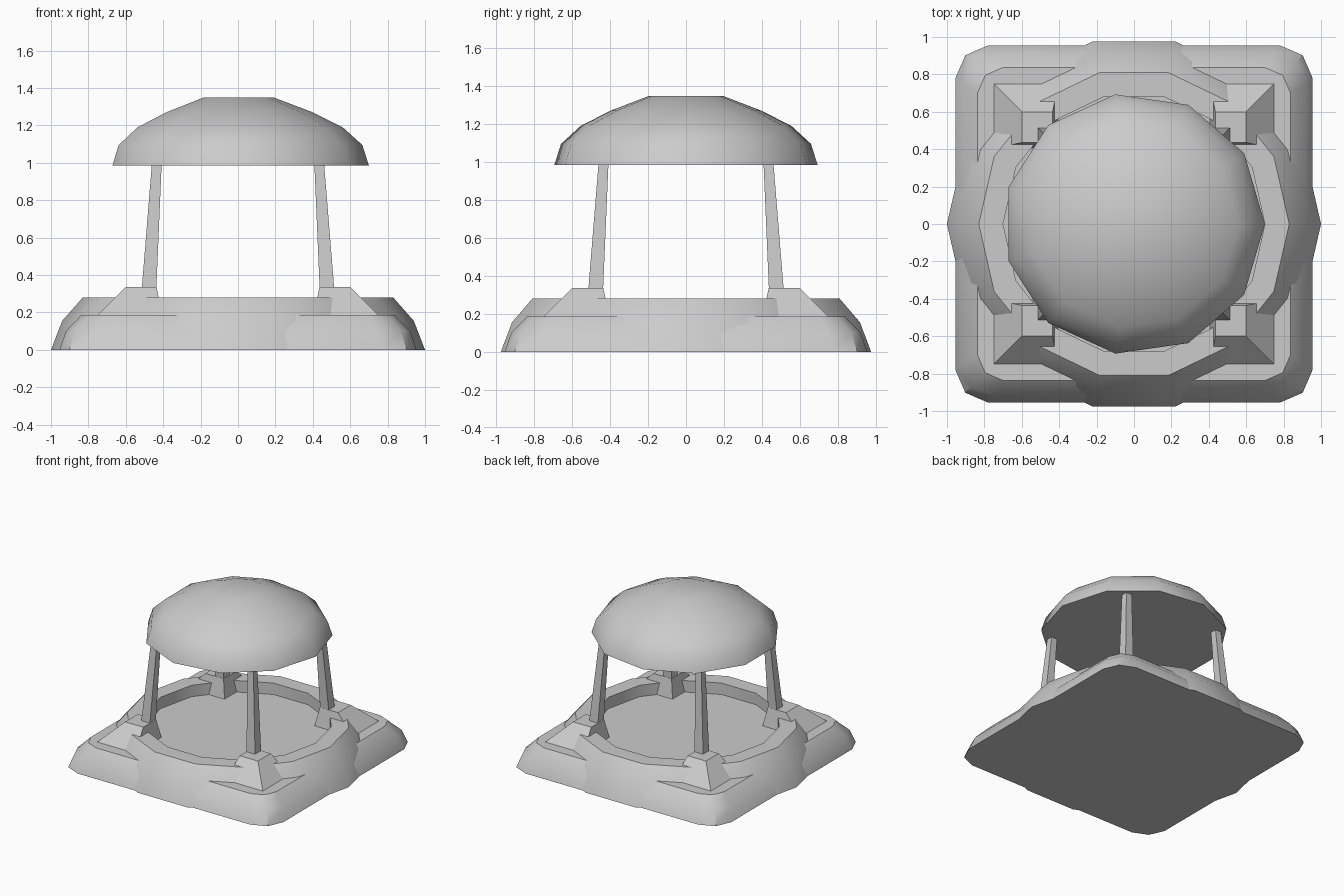
import bpy
import bmesh
import math

cube = bpy.data.objects.get("Cube")
if cube:
    bpy.data.objects.remove(cube, do_unlink=True)

stone = bpy.data.materials.new("grey_stone")
stone.use_nodes = True
GREY = (0.6, 0.6, 0.6, 1.0)
stone.diffuse_color = GREY
stone.node_tree.nodes["Principled BSDF"].inputs["Base Color"].default_value = GREY


def loft(name, loops, wrap=False):
    """Bridge equal loops of points; cap the ends, or join last to first."""
    bm = bmesh.new()
    rows = [[bm.verts.new(p) for p in loop] for loop in loops]
    n = len(rows[0])
    pairs = list(zip(rows, rows[1:]))
    if wrap:
        pairs.append((rows[-1], rows[0]))
    else:
        bm.faces.new(rows[0])
        bm.faces.new(rows[-1])
    for low, high in pairs:
        for i in range(n):
            j = (i + 1) % n
            bm.faces.new((low[i], low[j], high[j], high[i]))
    bmesh.ops.recalc_face_normals(bm, faces=bm.faces[:])
    mesh = bpy.data.meshes.new(name)
    bm.to_mesh(mesh)
    bm.free()
    mesh.materials.append(stone)
    obj = bpy.data.objects.new(name, mesh)
    bpy.context.collection.objects.link(obj)
    bpy.ops.object.select_all(action="DESELECT")
    obj.select_set(True)
    bpy.context.view_layer.objects.active = obj
    bpy.ops.object.shade_smooth_by_angle(angle=math.radians(35))
    return obj


def circle(radius, z, sides):
    step = math.tau / sides
    return [(radius * math.cos(i * step), radius * math.sin(i * step), z)
            for i in range(sides)]


def clipped_square(side, corner, start, z):
    """Square outline whose corners are each rounded by three points."""
    arc = [(side, start), (corner, corner), (start, side)]
    points = []
    for _ in range(4):
        points += [(x, y, z) for x, y in arc]
        arc = [(-y, x) for x, y in arc]
    return points


def corner_square(inner, outer, z, sx, sy):
    return [(sx * x, sy * y, z) for x, y in
            ((inner, inner), (outer, inner), (outer, outer), (inner, outer))]


# Square plinth with bulging sides
loft("plinth", [clipped_square(0.955, 0.902, 0.78, 0),
                clipped_square(0.92, 0.87, 0.75, 0.1),
                clipped_square(0.837, 0.795, 0.70, 0.187)])

# Round raised kerb around the floor
kerb = [(0.70, 0), (1.0, 0), (0.94, 0.155), (0.83, 0.28), (0.70, 0.28)]
loft("round_kerb", [circle(r, z, 14) for r, z in kerb], wrap=True)

# Domed roof
dome = [(0.70, 0.985), (0.665, 1.095), (0.56, 1.19), (0.40, 1.27), (0.195, 1.348)]
loft("dome_roof", [circle(r, z, 11) for r, z in dome])

# Four footings with leaning pillars
for front, sy in (("front", -1), ("back", 1)):
    for side, sx in (("right", -1), ("left", 1)):
        loft(f"{front}_{side}_footing",
             [corner_square(0.405, 0.755, 0.18, sx, sy),
              corner_square(0.435, 0.60, 0.335, sx, sy)])
        loft(f"{front}_{side}_pillar",
             [corner_square(0.437, 0.515, 0.32, sx, sy),
              corner_square(0.408, 0.46, 1.0, sx, sy)])
